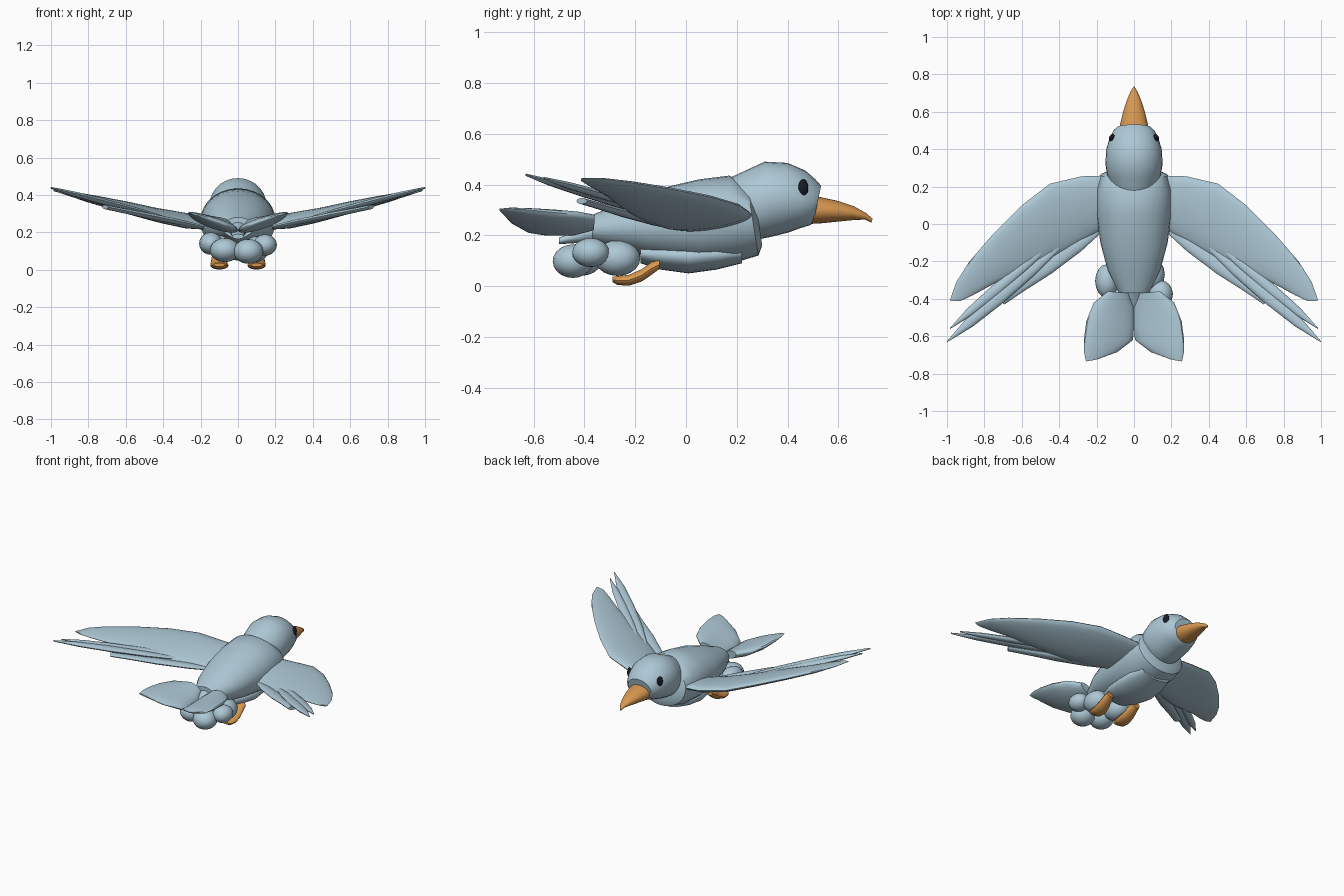
import bpy, bmesh, math
from mathutils import Vector, Matrix

old = bpy.data.objects.get("Cube")
if old:
    bpy.data.objects.remove(old, do_unlink=True)


def material(name, rgb):
    m = bpy.data.materials.new(name)
    m.use_nodes = True
    m.diffuse_color = (*rgb, 1)
    m.node_tree.nodes["Principled BSDF"].inputs["Base Color"].default_value = (*rgb, 1)
    return m


PLUMAGE = material("blue grey plumage", (0.42, 0.58, 0.67))
ORANGE = material("orange horn", (0.68, 0.31, 0.08))
BLACK = material("eye black", (0.01, 0.01, 0.02))
X, Z = Vector((1, 0, 0)), Vector((0, 0, 1))


def finish(name, bm, mat):
    bmesh.ops.recalc_face_normals(bm, faces=bm.faces)
    mesh = bpy.data.meshes.new(name)
    bm.to_mesh(mesh)
    bm.free()
    mesh.materials.append(mat)
    obj = bpy.data.objects.new(name, mesh)
    bpy.context.collection.objects.link(obj)
    bpy.ops.object.select_all(action="DESELECT")
    obj.select_set(True)
    bpy.context.view_layer.objects.active = obj
    bpy.ops.object.shade_smooth_by_angle(angle=math.radians(38))
    return obj


def loft(name, rings, axis, mat, side=1, n=20):
    """Skin elliptical rings, each given by two opposite points and a half width along axis."""
    bm = bmesh.new()
    loops = []
    for a, b, half in rings:
        a, b = Vector(a), Vector(b)
        loop = []
        for i in range(n):
            t = math.tau * i / n
            p = (a + b) / 2 + (a - b) / 2 * math.cos(t) + axis * half * math.sin(t)
            loop.append(bm.verts.new((p.x * side, p.y, p.z)))
        loops.append(loop)
    for lo, hi in zip(loops, loops[1:]):
        for i in range(n):
            j = (i + 1) % n
            bm.faces.new((lo[i], lo[j], hi[j], hi[i]))
    bm.faces.new(loops[0])
    bm.faces.new(loops[-1])
    return finish(name, bm, mat)


def trunk(name, rows, mat):
    """Central part from rows of top y, top z, bottom y, bottom z, half width."""
    loft(name, [((0, ty, tz), (0, by, bz), w) for ty, tz, by, bz, w in rows], X, mat, n=28)


def ellipsoid(name, centre, radii, mat, seg=16, turn=0):
    bm = bmesh.new()
    bmesh.ops.create_uvsphere(bm, u_segments=seg, v_segments=seg // 2 + 2, radius=1)
    bm.transform(Matrix.Translation(centre) @ Matrix.Rotation(turn, 4, "Z") @ Matrix.Diagonal((*radii, 1)))
    return finish(name, bm, mat)


def feather(name, start, end, width, tip, side):
    """Thin blade that widens in the middle and narrows to a tip."""
    a, b = Vector(start), Vector(end)
    across = Z.cross(b - a).normalized()
    rings = []
    for t, w in ((0, 0.4), (0.25, 0.9), (0.55, 1), (0.8, 0.75), (1, tip)):
        p = a.lerp(b, t)
        h = across * width * w
        rings.append((p + h, p - h, 0.004 + 0.012 * w))
    loft(name, rings, Z, PLUMAGE, side, 12)


# Body with a flat collar, belly, head and hooked beak
trunk("body", [(-.37, .28, -.37, .17, .08), (-.25, .33, -.25, .14, .14),
               (-.1, .385, -.1, .105, .18), (.05, .42, .05, .085, .2),
               (.17, .435, .2, .095, .2), (.24, .4, .285, .12, .18),
               (.27, .36, .3, .16, .13)], PLUMAGE)
trunk("belly", [(-.18, .17, -.18, .09, .1), (-.1, .18, -.1, .065, .13),
                (.01, .18, .01, .05, .145), (.12, .18, .12, .065, .14),
                (.22, .17, .22, .09, .11)], PLUMAGE)
trunk("rump", [(-.34, .27, -.34, .17, .05), (-.42, .225, -.42, .17, .036),
               (-.5, .19, -.5, .165, .032)], PLUMAGE)
trunk("head", [(.18, .43, .24, .19, .12), (.245, .46, .29, .185, .145),
               (.31, .49, .34, .195, .153), (.4, .485, .4, .21, .148),
               (.47, .455, .45, .228, .13), (.51, .42, .49, .24, .11),
               (.532, .395, .503, .255, .09)], PLUMAGE)
trunk("beak", [(.49, .357, .49, .245, .076), (.53, .35, .53, .247, .075),
               (.6, .335, .6, .254, .058), (.66, .315, .66, .26, .039),
               (.71, .287, .705, .262, .019), (.735, .265, .73, .25, .004)], ORANGE)

for side, label in ((1, "left"), (-1, "right")):
    # Eye set into the side of the head
    ellipsoid(label + "_eye", (.119 * side, .462, .387), (.014, .021, .035), BLACK, 14, .45 * side)

    # Swept wing, leading edge then trailing edge
    loft(label + "_wing", [
        ((.12, .26, .275), (.12, 0, .225), .03), ((.28, .255, .285), (.28, -.1, .24), .035),
        ((.45, .215, .315), (.4, -.17, .265), .033), ((.6, .1, .35), (.5, -.22, .29), .03),
        ((.75, -.05, .38), (.62, -.27, .325), .026), ((.88, -.2, .405), (.74, -.315, .36), .02),
        ((.95, -.31, .42), (.86, -.38, .395), .012), ((.985, -.41, .425), (.93, -.413, .415), .004),
    ], Z, PLUMAGE, side)

    # Flight feathers below the trailing edge
    feather(label + "_long_feather", (.4, -.12, .28), (1, -.63, .438), .036, .06, side)
    feather(label + "_middle_feather", (.45, -.11, .295), (.985, -.56, .425), .03, .06, side)
    feather(label + "_short_feather", (.17, -.02, .225), (.71, -.41, .335), .04, .65, side)

    # Half of the forked tail
    loft(label + "_tail_fan", [
        ((.03, -.37, .235), (.14, -.36, .265), .028), ((0, -.45, .212), (.215, -.42, .28), .033),
        ((0, -.55, .21), (.255, -.52, .29), .033), ((.005, -.62, .217), (.268, -.62, .3), .026),
        ((.09, -.685, .25), (.266, -.69, .305), .016), ((.2, -.725, .29), (.257, -.735, .303), .005),
    ], Z, PLUMAGE, side)

    # Bent, flattened foot
    loft(label + "_foot", [
        ((.08, -.105, .085), (.135, -.105, .085), .018), ((.07, -.135, .07), (.14, -.135, .07), .026),
        ((.06, -.175, .042), (.145, -.175, .042), .025), ((.05, -.225, .023), (.148, -.225, .023), .022),
        ((.055, -.27, .022), (.145, -.27, .022), .018), ((.07, -.29, .026), (.13, -.29, .026), .01),
    ], Z, ORANGE, side, 14)

# Rounded fluff under the tail
ellipsoid("left_rear_fluff", (.055, -.445, .098), (.08, .08, .066), PLUMAGE)
ellipsoid("right_rear_fluff", (-.07, -.41, .105), (.08, .08, .064), PLUMAGE)
ellipsoid("left_outer_fluff", (.145, -.375, .132), (.063, .073, .057), PLUMAGE)
ellipsoid("right_outer_fluff", (-.145, -.305, .14), (.063, .09, .06), PLUMAGE)
ellipsoid("left_thigh", (.09, -.27, .11), (.075, .09, .07), PLUMAGE)
ellipsoid("right_thigh", (-.08, -.27, .115), (.075, .09, .07), PLUMAGE)
